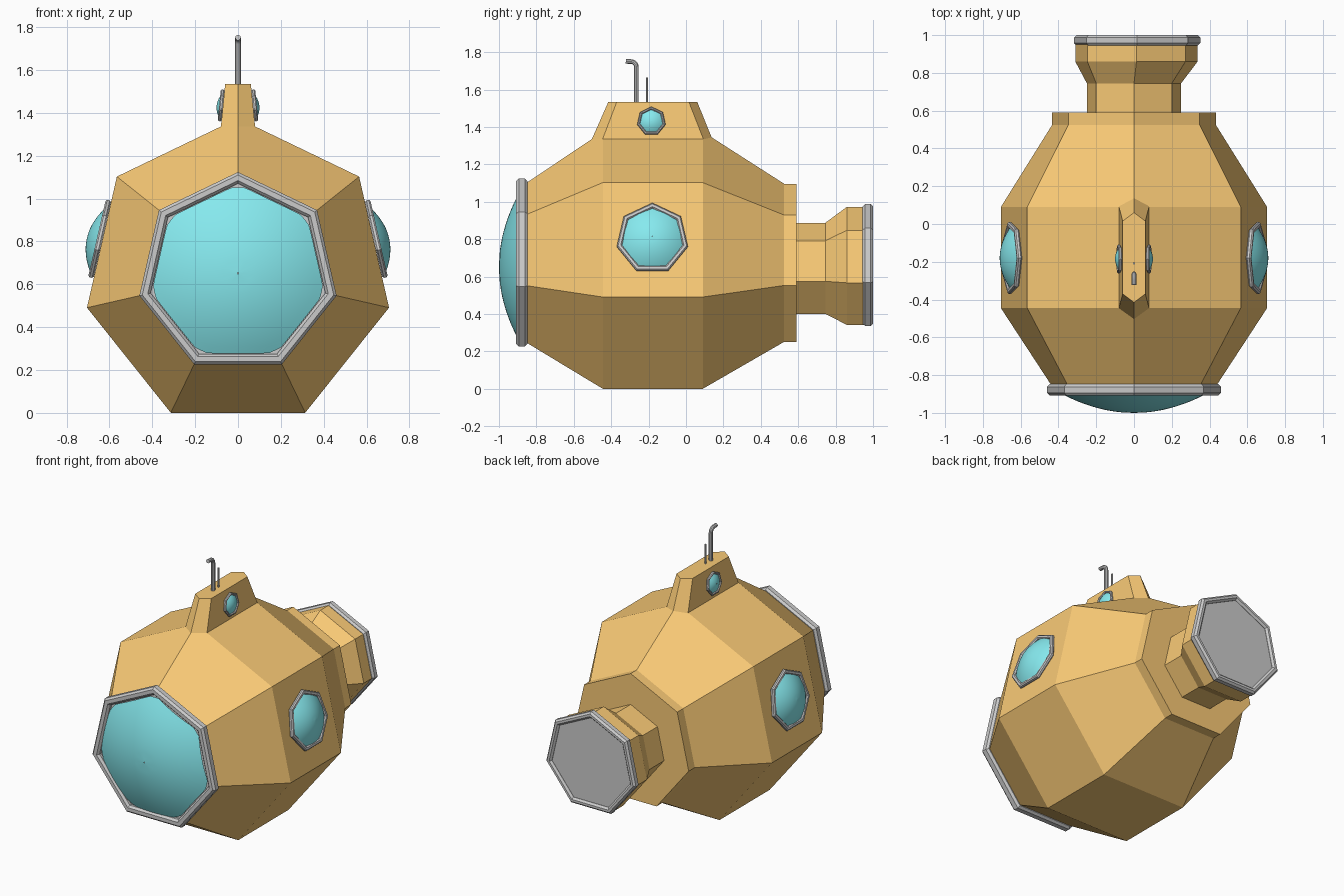
import bpy, bmesh, math
from math import sin, cos, pi
from mathutils import Matrix, Vector

if "Cube" in bpy.data.objects:
    bpy.data.objects.remove(bpy.data.objects["Cube"])

N = 7  # sides of hull, pipe and windows


def material(name, rgb):
    m = bpy.data.materials.new(name)
    m.diffuse_color = (*rgb, 1)
    m.use_nodes = True
    m.node_tree.nodes["Principled BSDF"].inputs["Base Color"].default_value = m.diffuse_color
    return m


ORANGE = material("orange_paint", (0.95, 0.59, 0.18))
GLASS = material("cyan_glass", (0.24, 0.82, 0.86))


def skin(name, rings, mat=None, closed=False, caps=True, smooth=False, matrix=None):
    """Join equal-length rings of points with quads."""
    bm = bmesh.new()
    loops = [[bm.verts.new(p) for p in ring] for ring in rings]
    pairs = list(zip(loops, loops[1:]))
    if closed:
        pairs.append((loops[-1], loops[0]))
    for a, b in pairs:
        n = len(a)
        for i in range(n):
            j = (i + 1) % n
            bm.faces.new((a[i], a[j], b[j], b[i]))
    if caps and not closed:
        bm.faces.new(loops[0])
        bm.faces.new(loops[-1])
    bmesh.ops.recalc_face_normals(bm, faces=bm.faces)
    for f in bm.faces:
        f.smooth = smooth
    me = bpy.data.meshes.new(name)
    bm.to_mesh(me)
    bm.free()
    ob = bpy.data.objects.new(name, me)
    bpy.context.collection.objects.link(ob)
    if mat:
        me.materials.append(mat)
    if matrix:
        ob.matrix_world = matrix
    return ob


def heptagon(r, h):
    return [(r * sin(2 * pi * i / N), r * cos(2 * pi * i / N), h) for i in range(N)]


def facing(origin, normal):
    """Local z looks along the normal, local y points up."""
    n = Vector(normal).normalized()
    up = Vector((0, 0, 1))
    up = (up - n * up.dot(n)).normalized()
    m = Matrix((up.cross(n), up, n)).transposed().to_4x4()
    m.translation = origin
    return m


def frame(name, m, R, r, t, c):
    """Chamfered heptagonal ring of outer radius R, inner r, thickness t."""
    profile = [(r, 0), (R - c, 0), (R, c), (R, t - c), (R - c, t), (r + c, t), (r, t - c)]
    return skin(name, [heptagon(*p) for p in profile], closed=True, matrix=m)


def window(name, m, R, r, t, c, dome_r, apothem, rim, apex):
    frame(name + "_frame", m, R, r, t, c)
    skin(name + "_seat", [heptagon(r + c, 0), heptagon(r + c, rim * 0.7)], matrix=m)
    # domed glass with a rounded heptagon outline
    seg, steps, rings = 84, 12, []
    for k in range(steps, 0, -1):
        ring = []
        for i in range(seg):
            a = 2 * pi * i / seg
            off = a % (2 * pi / N) - pi / N
            q = min(dome_r, apothem / cos(off)) * (k - 0.9 * (k == 1)) / steps
            ring.append((q * sin(a), q * cos(a), apex - (apex - rim) * (q / dome_r) ** 2))
        rings.append(ring)
    ob = skin(name + "_glass", rings, GLASS, caps=False, smooth=True, matrix=m)
    return ob


def loft_y(name, stations):
    rings = [[(x + cx, y, z + cz) for x, z, _ in heptagon(r, 0)] for r, y, cx, cz in stations]
    return skin(name, rings, ORANGE)


# hull
R, ZC = 0.723, 0.652
loft_y("hull", [(0.4445, -0.86, 0, ZC), (R, -0.445, 0, ZC), (R, 0.09, 0, ZC),
                (0.4445, 0.525, 0, ZC), (0.4445, 0.59, 0, ZC)])

# rear exhaust pipe with flange and end plate
loft_y("rear_pipe", [(0.256, 0.58, 0, 0.632), (0.256, 0.745, 0, 0.632),
                     (0.332, 0.86, 0.013, 0.641), (0.332, 0.955, 0.013, 0.641)])
back = facing((0.017, 0.945, 0.645), (0, 1, 0))
frame("rear_flange", back, 0.343, 0.30, 0.055, 0.013)
skin("rear_plate", [heptagon(0.31, 0.0), heptagon(0.31, 0.04)], matrix=back)

# front window
window("front_window", facing((0, -0.848, ZC), (0, -1, 0)),
       0.472, 0.418, 0.06, 0.014, 0.40, 0.374, 0.042, 0.152)


# conning tower: tapered, pointed at both ends
def plan(w, y0, y1, y2, y3, z):
    return [(0, y0, z), (w, y1, z), (w, y2, z), (0, y3, z), (-w, y2, z), (-w, y1, z)]


skin("tower", [plan(0.081, -0.508, -0.45, 0.097, 0.145, 1.325),
               plan(0.06, -0.415, -0.37, 0.015, 0.06, 1.535)], ORANGE)

# portholes on both sides of hull and tower
tilt = pi / 14
for side, s in (("right", 1), ("left", -1)):
    window(side + "_porthole", facing((s * 0.635, -0.18, 0.80), (s * cos(tilt), 0, sin(tilt))),
           0.195, 0.166, 0.026, 0.007, 0.166, 0.156, 0.012, 0.072)
    window(side + "_tower_porthole", facing((s * 0.07, -0.185, 1.43), (s, 0, 0.1)),
           0.078, 0.062, 0.018, 0.005, 0.062, 0.058, 0.008, 0.03)


# periscope and antenna
def rod(name, path, r, seg=10):
    """Tube along a path in the x = 0 plane, given as (y, z) points."""
    pts = [Vector((0, y, z)) for y, z in path]
    rings = []
    for i, p in enumerate(pts):
        d = (pts[min(i + 1, len(pts) - 1)] - pts[max(i - 1, 0)]).normalized()
        side = Vector((0, -d.z, d.y))
        rings.append([p + r * (Vector((cos(a), 0, 0)) + side * sin(a))
                      for a in (2 * pi * k / seg for k in range(seg))])
    ob = skin(name, rings, smooth=True)
    bpy.context.view_layer.objects.active = ob
    ob.select_set(True)
    bpy.ops.object.shade_smooth_by_angle()
    ob.select_set(False)


bend = [(-0.295 + 0.03 * cos(a), 1.72 + 0.03 * sin(a)) for a in (pi / 2 * k / 5 for k in range(6))]
rod("periscope", [(-0.265, 1.52)] + bend + [(-0.322, 1.751)], 0.013)
rod("antenna", [(-0.208, 1.52), (-0.208, 1.665)], 0.006, 8)
